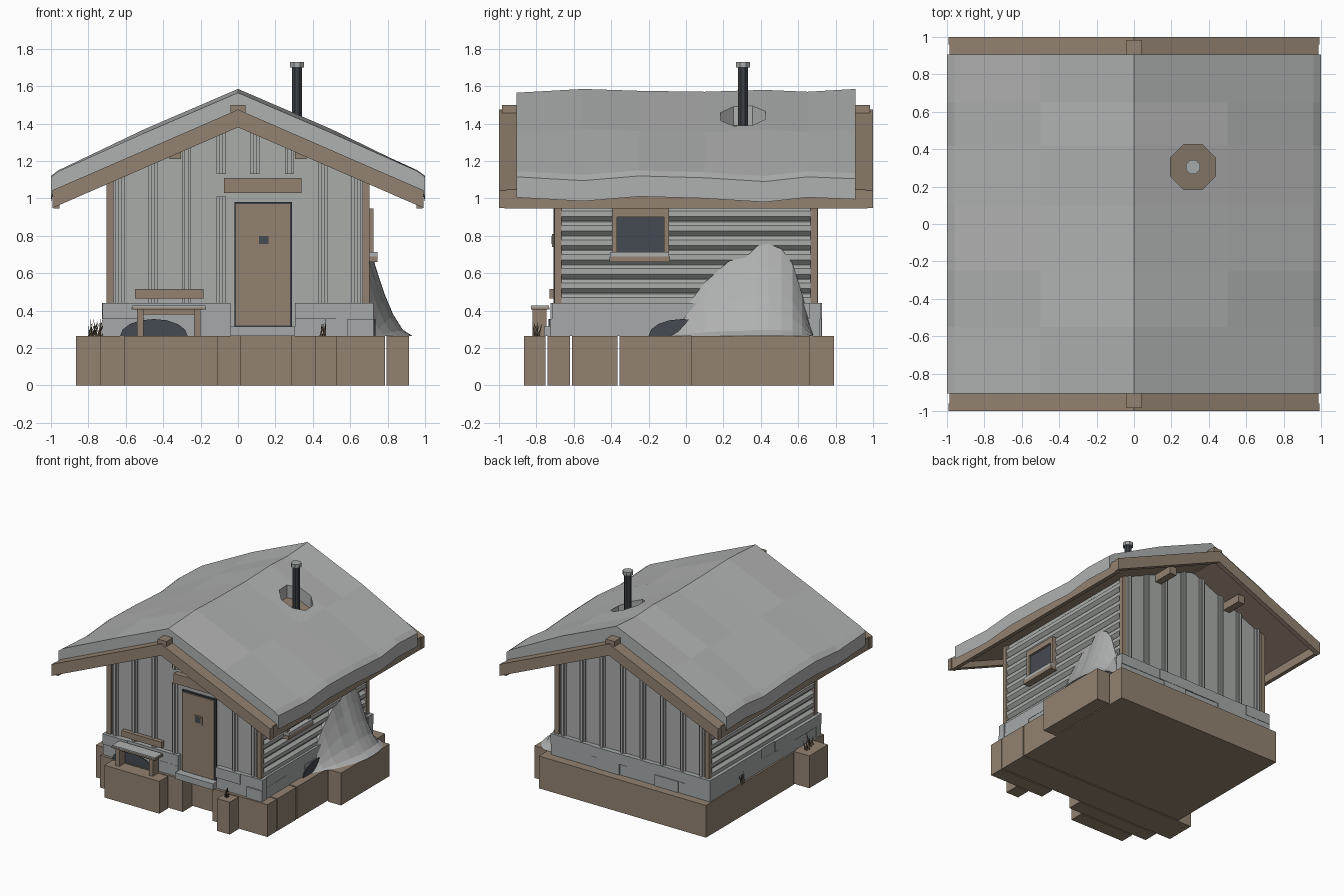
import bpy, bmesh, math, random
from mathutils import Vector

random.seed(4)
if "Cube" in bpy.data.objects:
    bpy.data.objects.remove(bpy.data.objects["Cube"])


def material(name, r, g, b):
    m = bpy.data.materials.new(name)
    m.diffuse_color = (r, g, b, 1)
    m.use_nodes = True
    bsdf = next(n for n in m.node_tree.nodes if n.type == "BSDF_PRINCIPLED")
    bsdf.inputs["Base Color"].default_value = (r, g, b, 1)
    return m


WOOD = material("brown wood", 0.29, 0.225, 0.165)
WALL = material("grey boards", 0.40, 0.415, 0.40)
STONE = material("grey stone", 0.38, 0.40, 0.40)
SNOW = material("pale snow", 0.43, 0.44, 0.435)
GLASS = material("dark slate", 0.06, 0.068, 0.085)
METAL = material("dark metal", 0.045, 0.05, 0.06)
GRASS = material("dry grass", 0.09, 0.065, 0.042)


def mesh_object(name, verts, faces, mat):
    me = bpy.data.meshes.new(name)
    me.from_pydata(verts, [], faces)
    bm = bmesh.new()
    bm.from_mesh(me)
    bmesh.ops.recalc_face_normals(bm, faces=bm.faces)
    bm.to_mesh(me)
    bm.free()
    me.materials.append(mat)
    ob = bpy.data.objects.new(name, me)
    bpy.context.collection.objects.link(ob)
    return ob


def loft(name, rings, mat):
    """Join equal closed rings of points and cap both ends."""
    n = len(rings[0])
    faces = [list(range(n)), [n * (len(rings) - 1) + i for i in range(n)]]
    for r in range(len(rings) - 1):
        for i in range(n):
            j = (i + 1) % n
            faces.append([r * n + i, r * n + j, r * n + n + j, r * n + n + i])
    return mesh_object(name, [p for ring in rings for p in ring], faces, mat)


def prism(name, pts, a, b, mat, axis="y"):
    place = {"x": lambda p, q, t: (t, p, q), "y": lambda p, q, t: (p, t, q),
             "z": lambda p, q, t: (p, q, t)}[axis]
    return loft(name, [[place(p, q, t) for p, q in pts] for t in (a, b)], mat)


def box(name, x0, x1, y0, y1, z0, z1, mat):
    return prism(name, [(x0, y0), (x1, y0), (x1, y1), (x0, y1)], z0, z1, mat, "z")


def circle(cx, cy, r, n=8, turn=0.5):
    return [(cx + r * math.cos((i + turn) * math.tau / n),
             cy + r * math.sin((i + turn) * math.tau / n)) for i in range(n)]


# Ground blocks in separated rows
G = 0.265
for i, (x0, x1, y0, y1) in enumerate([
        (-0.735, 0.785, -0.355, 0.79), (-0.865, 0.785, -0.61, -0.365),
        (-0.735, 0.015, -0.74, -0.62), (0.285, 0.785, -0.74, -0.62),
        (-0.61, -0.11, -0.865, -0.75), (0.415, 0.53, -0.865, -0.75),
        (0.795, 0.915, 0.03, 0.66)]):
    box(f"ground_block_{i}", x0, x1, y0, y1, 0, G, WOOD)

# House core with gable ends
PITCH = 0.435


def under_roof(x):
    return 1.43 - PITCH * abs(x)


core = [(-0.67, G), (0.67, G), (0.67, under_roof(0.67)), (0, 1.43), (-0.67, under_roof(0.67))]
prism("gable_walls", core, -0.685, 0.685, WALL)


# Foundation stones in two courses
def stones(name, a, b, place):
    for row, (z0, z1) in enumerate([(G, 0.355), (0.355, 0.44)]):
        p, k = a, 0
        while p < b - 0.001:
            step = (0.2 if (k + row) % 2 else 0.3) + random.uniform(-0.03, 0.03)
            q = b if b - p < step + 0.1 else p + step
            place(f"{name}_{row}_{k}", p, q, 0.715 + random.uniform(0, 0.013), z0, z1)
            p, k = q, k + 1


def front_stone(n, p, q, d, z0, z1):
    box(n, p, q, -d, -0.66, z0, z1, STONE)


stones("front_stone_a", -0.725, -0.04, front_stone)
stones("front_stone_b", 0.305, 0.725, front_stone)
stones("back_stone", -0.725, 0.725, lambda n, p, q, d, z0, z1: box(n, p, q, 0.66, d, z0, z1, STONE))
stones("left_stone", -0.66, 0.66, lambda n, p, q, d, z0, z1: box(n, 0.66, d, p, q, z0, z1, STONE))
stones("right_stone", -0.66, 0.66, lambda n, p, q, d, z0, z1: box(n, -d, -0.66, p, q, z0, z1, STONE))

# Ribbed siding and corner posts on both long sides
ribs = [(0.65, 0.44)]
for i in range(9):
    z = 0.44 + 0.077 * i
    ribs += [(0.699, z), (0.699, z + 0.03), (0.675, z + 0.05), (0.675, z + 0.053)]
ribs.append((0.65, 0.44 + 0.077 * 9))
for s, side in ((1, "left"), (-1, "right")):
    prism(f"{side}_siding", [(s * x, z) for x, z in ribs], -0.67, 0.67, WALL)
    for t, end in ((-1, "front"), (1, "back")):
        x0, x1 = sorted((s * 0.665, s * 0.702))
        y0, y1 = sorted((t * 0.665, t * 0.702))
        box(f"{end}_{side}_post", x0, x1, y0, y1, 0.43, under_roof(0.66), WOOD)

# Vertical battens on both gables, broken around the door and sign
for x in (-0.63, -0.455, -0.275, -0.09, 0.09, 0.275, 0.455, 0.63):
    top = under_roof(x) + 0.005
    spans = [(0.44, top)]
    if -0.1 < x < 0.3:
        spans = [(1.13, top)] + ([(0.44, 1.01)] if x < 0 else [])
    for z0, z1 in spans:
        box("front_batten", x - 0.025, x + 0.025, -0.695, -0.68, z0, z1, WALL)
        box("front_batten_ridge", x - 0.01, x + 0.01, -0.707, -0.69, z0, z1, WALL)
    box("back_batten", x - 0.025, x + 0.025, 0.68, 0.695, 0.44, top, WALL)
    box("back_batten_ridge", x - 0.01, x + 0.01, 0.69, 0.707, 0.44, top, WALL)

# Roof deck, barge boards, eave boards and beams
for name, y0, y1, drop in (("roof_deck", -0.97, 0.97, 0.045), ("front_barge_board", -1, -0.96, 0.095),
                           ("back_barge_board", 0.96, 1, 0.095)):
    e = 0.985 if name == "roof_deck" else 0.993
    z = 1.475 - PITCH * e
    prism(name, [(-e, z), (0, 1.475), (e, z), (e, z - drop), (0, 1.475 - drop), (-e, z - drop)],
          y0, y1, WOOD)
for s in (-1, 1):
    x0, x1 = sorted((s * 0.955, s * 0.987))
    box("eave_board", x0, x1, -0.97, 0.97, 0.945, 1.04, WOOD)
    box("purlin", s * 0.335 - 0.03, s * 0.335 + 0.03, -0.86, 0.86, 1.21, 1.275, WOOD)
box("ridge_beam", -0.04, 0.04, -0.985, 0.985, 1.42, 1.5, WOOD)

# Wavy snow blanket with an opening for the chimney
rings = []
for y, top, lip in ((-0.905, 1.565, 1.005), (-0.55, 1.585, 0.985), (-0.25, 1.575, 1.01), (0.1, 1.57, 1.0),
                    (0.42, 1.58, 0.98), (0.65, 1.57, 1.005), (0.905, 1.585, 0.995)):
    half = [(1.0, lip), (1.0, lip + 0.11), (0.96, lip + 0.14), (0.5, top - 0.215)]
    rings.append([(x, y, z) for x, z in half] + [(0, y, top)]
                 + [(-x, y, z) for x, z in reversed(half)]
                 + [(-0.985, y, 1.04), (0, y, 1.473), (0.985, y, 1.04)])
snow = loft("roof_snow", rings, SNOW)
cutter = prism("chimney_opening", circle(0.315, 0.305, 0.13), 1.2, 1.8, SNOW, "z")
cut = snow.modifiers.new("opening", "BOOLEAN")
cut.operation, cut.solver, cut.object = "DIFFERENCE", "EXACT", cutter
bpy.context.view_layer.update()
snow.data = bpy.data.meshes.new_from_object(snow.evaluated_get(bpy.context.evaluated_depsgraph_get()))
snow.modifiers.clear()
bpy.data.objects.remove(cutter)

# Chimney pipe and cap
prism("chimney_pipe", circle(0.315, 0.305, 0.028), 1.28, 1.71, METAL, "z")
prism("chimney_cap", circle(0.315, 0.305, 0.04), 1.70, 1.73, STONE, "z")

# Door, peephole window, doorstep and sign board
box("door_frame", -0.02, 0.288, -0.70, -0.67, 0.31, 0.98, METAL)
box("door", -0.01, 0.278, -0.708, -0.68, 0.32, 0.97, WOOD)
box("door_window_frame", 0.102, 0.172, -0.716, -0.70, 0.74, 0.81, WOOD)
box("door_window_pane", 0.112, 0.162, -0.719, -0.71, 0.755, 0.80, GLASS)
box("doorstep", -0.04, 0.305, -0.76, -0.66, G, 0.315, STONE)
box("sign_board", -0.075, 0.34, -0.73, -0.68, 1.03, 1.11, WOOD)

# Side window with frame and snowy sill
box("window_pane", 0.69, 0.706, -0.38, -0.115, 0.71, 0.905, GLASS)
for y0, y1, z0, z1 in ((-0.395, -0.37, 0.7, 0.94), (-0.118, -0.09, 0.7, 0.94), (-0.395, -0.09, 0.9, 0.945)):
    box("window_frame", 0.67, 0.725, y0, y1, z0, z1, WOOD)
box("window_sill", 0.67, 0.745, -0.41, -0.085, 0.66, 0.69, WOOD)
box("sill_snow", 0.67, 0.745, -0.405, -0.09, 0.69, 0.713, SNOW)

# Bench
box("bench_seat", -0.57, -0.17, -0.83, -0.73, 0.405, 0.417, WOOD)
box("bench_snow", -0.565, -0.175, -0.828, -0.732, 0.417, 0.427, SNOW)
for x in (-0.54, -0.235):
    box("bench_leg", x, x + 0.035, -0.82, -0.745, G, 0.405, WOOD)
box("bench_rail", -0.54, -0.2, -0.79, -0.77, 0.38, 0.405, WOOD)
box("bench_back", -0.55, -0.185, -0.73, -0.695, 0.465, 0.515, WOOD)

# Low arched openings in the foundation
arch = [(0.18 * math.cos(i * math.pi / 8), G + 0.09 * math.sin(i * math.pi / 8)) for i in range(9)]
prism("front_arch_opening", [(p - 0.45, q) for p, q in arch], -0.735, -0.727, GLASS)
prism("left_arch_opening", [(p - 0.02, q) for p, q in arch], 0.727, 0.735, GLASS, "x")

# Concave snow drift against the side wall: y, height and reach
rings = []
for y, h, w in ((-0.1, 0.27, 0.03), (0, 0.42, 0.09), (0.1, 0.55, 0.15), (0.23, 0.665, 0.2),
                (0.32, 0.685, 0.225), (0.38, 0.745, 0.23), (0.44, 0.757, 0.23), (0.51, 0.73, 0.225),
                (0.57, 0.65, 0.21), (0.62, 0.49, 0.18), (0.68, 0.27, 0.12)):
    curve = [(0.702 + w * t, y, G + (h - G) * (1 - t) ** 1.8) for t in (0, 0.15, 0.35, 0.55, 0.78, 1)]
    rings.append([(0.68, y, G), (0.68, y, h)] + curve)
loft("snow_drift", rings, SNOW)

# Dry grass tufts
for x, y in ((-0.78, -0.45), (-0.765, -0.53), (-0.728, 0.32), (0.455, -0.8)):
    for i in range(8):
        foot = Vector((x + random.uniform(-0.018, 0.018), y + random.uniform(-0.018, 0.018), G))
        tip = foot + Vector((random.uniform(-0.03, 0.03), random.uniform(-0.03, 0.03),
                             random.uniform(0.06, 0.1)))
        base = [(px, py, G) for px, py in circle(foot.x, foot.y, 0.006, 3)]
        mesh_object("grass_blade", base + [tuple(tip)],
                    [(0, 1, 2), (0, 1, 3), (1, 2, 3), (2, 0, 3)], GRASS)
